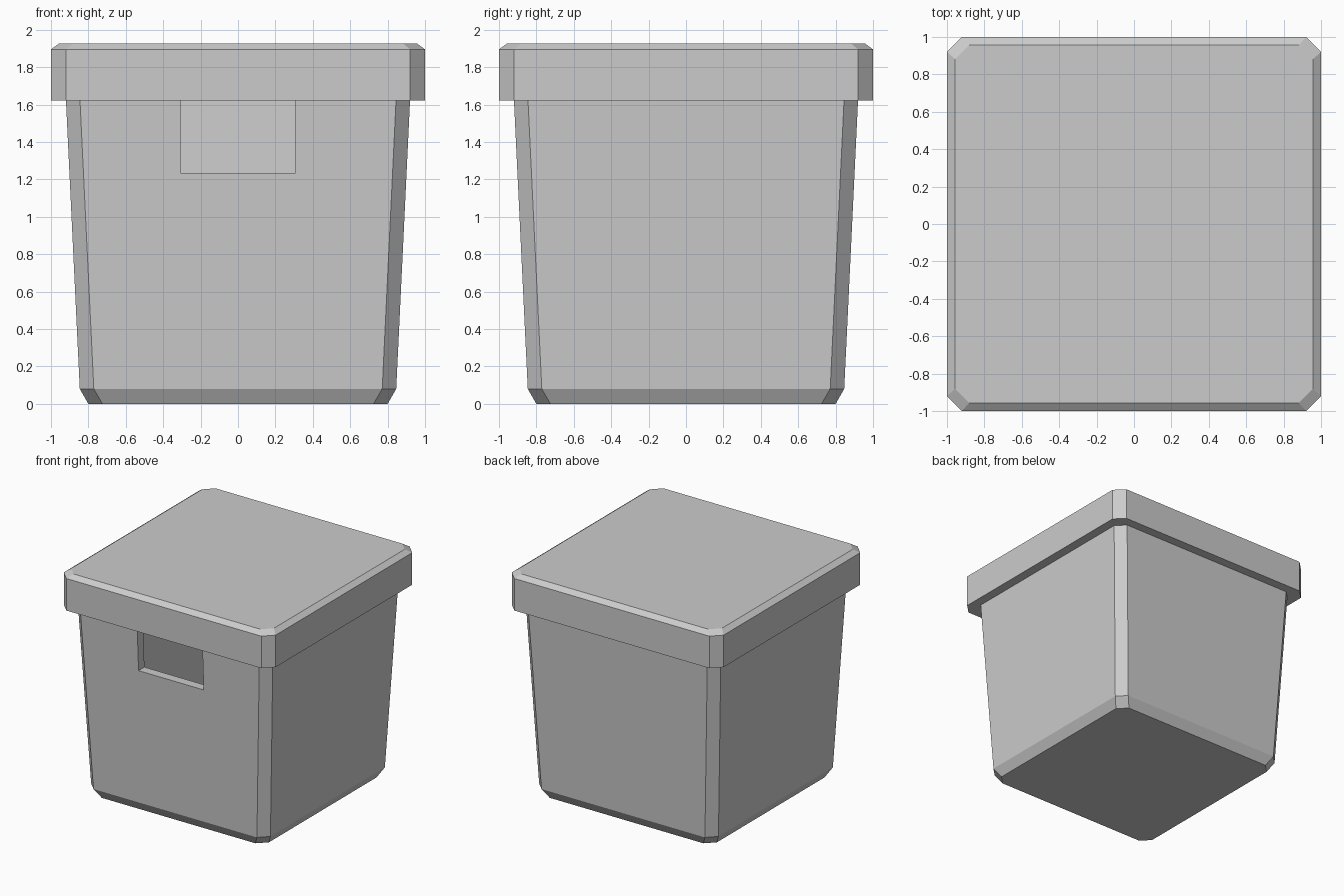
import bpy, bmesh

if "Cube" in bpy.data.objects:
    bpy.data.objects.remove(bpy.data.objects["Cube"])


def octagon(half, cut, z):
    """Square outline with chamfered corners, counter-clockwise."""
    i = half - cut
    return [(half, -i, z), (half, i, z), (i, half, z), (-i, half, z),
            (-half, i, z), (-half, -i, z), (-i, -half, z), (i, -half, z)]


def loft(name, sections):
    """Skin chamfered squares (half width, corner cut, z) and cap both ends."""
    bm = bmesh.new()
    rings = [[bm.verts.new(p) for p in octagon(*s)] for s in sections]
    for a, b in zip(rings, rings[1:]):
        for k in range(8):
            n = (k + 1) % 8
            bm.faces.new((a[k], a[n], b[n], b[k]))
    bm.faces.new(rings[0][::-1])
    bm.faces.new(rings[-1])
    bmesh.ops.recalc_face_normals(bm, faces=bm.faces)
    mesh = bpy.data.meshes.new(name)
    bm.to_mesh(mesh)
    bm.free()
    obj = bpy.data.objects.new(name, mesh)
    bpy.context.collection.objects.link(obj)
    return obj


# Hollow tapered bin: up the outside, over the rim, down the inside
bin_body = loft("bin_body", [
    (0.80, 0.075, 0.0), (0.846, 0.075, 0.08), (0.92, 0.075, 1.625),
    (0.84, 0.03, 1.625), (0.768, 0.03, 0.08)])

# Hand hole through the front wall only, open at the rim
bpy.ops.mesh.primitive_cube_add(size=1, location=(0, -0.9, 1.485))
cutter = bpy.context.object
cutter.name = "hand_hole_cutter"
cutter.scale = (0.615, 0.4, 0.5)
cutter.hide_render = True
hole = bin_body.modifiers.new("hand_hole", 'BOOLEAN')
hole.operation = 'DIFFERENCE'
hole.solver = 'EXACT'
hole.object = cutter
bpy.context.view_layer.objects.active = bin_body
bpy.ops.object.modifier_apply(modifier=hole.name)
bpy.data.objects.remove(cutter)

# Overhanging lid with a bevelled top edge
loft("lid", [(1.0, 0.08, 1.622), (1.0, 0.08, 1.895), (0.956, 0.075, 1.927)])
